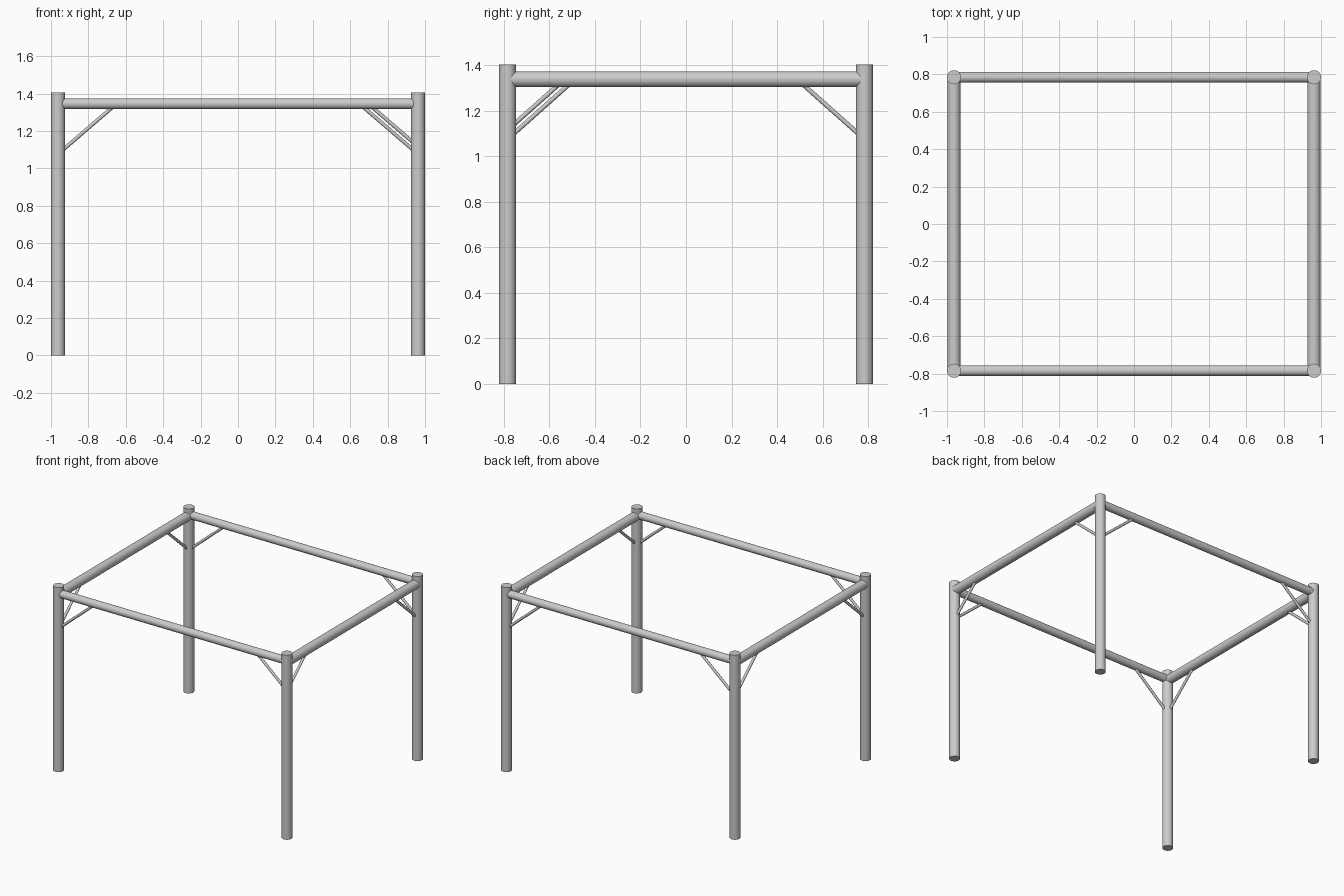
import bpy, math
from mathutils import Vector

if "Cube" in bpy.data.objects:
    bpy.data.objects.remove(bpy.data.objects["Cube"])

PX, PY = 0.9625, 0.7845      # post centres
POST_R, POST_H = 0.0375, 1.405
X_BEAM_R, X_BEAM_Z = 0.029, 1.346
Y_BEAM_R, Y_BEAM_Z = 0.0345, 1.339
BRACE_R = 0.01


def rod(name, a, b, r, sides=32):
    """Round bar from point a to point b."""
    a, b = Vector(a), Vector(b)
    d = b - a
    bpy.ops.mesh.primitive_cylinder_add(vertices=sides, radius=r, depth=d.length,
                                        location=(a + b) / 2)
    ob = bpy.context.object
    ob.name = name
    ob.rotation_euler = d.to_track_quat('Z', 'Y').to_euler()
    bpy.ops.object.shade_smooth_by_angle(angle=math.radians(35))
    return ob


# Posts with a pair of corner braces each
for sx, side in ((-1, "left"), (1, "right")):
    for sy, end in ((-1, "front"), (1, "back")):
        x, y = sx * PX, sy * PY
        label = f"{end}_{side}"
        rod(f"{label}_post", (x, y, 0), (x, y, POST_H), POST_R)
        # front right braces sit slightly higher
        lift = 0.04 if (sx, sy) == (1, -1) else 0.0
        for axis, sign, slope in (("x", sx, 0.86), ("y", sy, 0.89)):
            def point(dist):
                z = 1.109 + lift + (dist - POST_R) * slope
                off = -sign * dist
                return (x + off, y, z) if axis == "x" else (x, y + off, z)
            reach = POST_R + (1.335 - 1.109 - lift) / slope
            rod(f"{label}_brace_{axis}", point(0.015), point(reach), BRACE_R, 16)

# Top beams
for sy, end in ((-1, "front"), (1, "back")):
    rod(f"{end}_beam", (-PX, sy * PY, X_BEAM_Z), (PX, sy * PY, X_BEAM_Z), X_BEAM_R)
for sx, side in ((-1, "left"), (1, "right")):
    rod(f"{side}_beam", (sx * PX, -PY, Y_BEAM_Z), (sx * PX, PY, Y_BEAM_Z), Y_BEAM_R)
